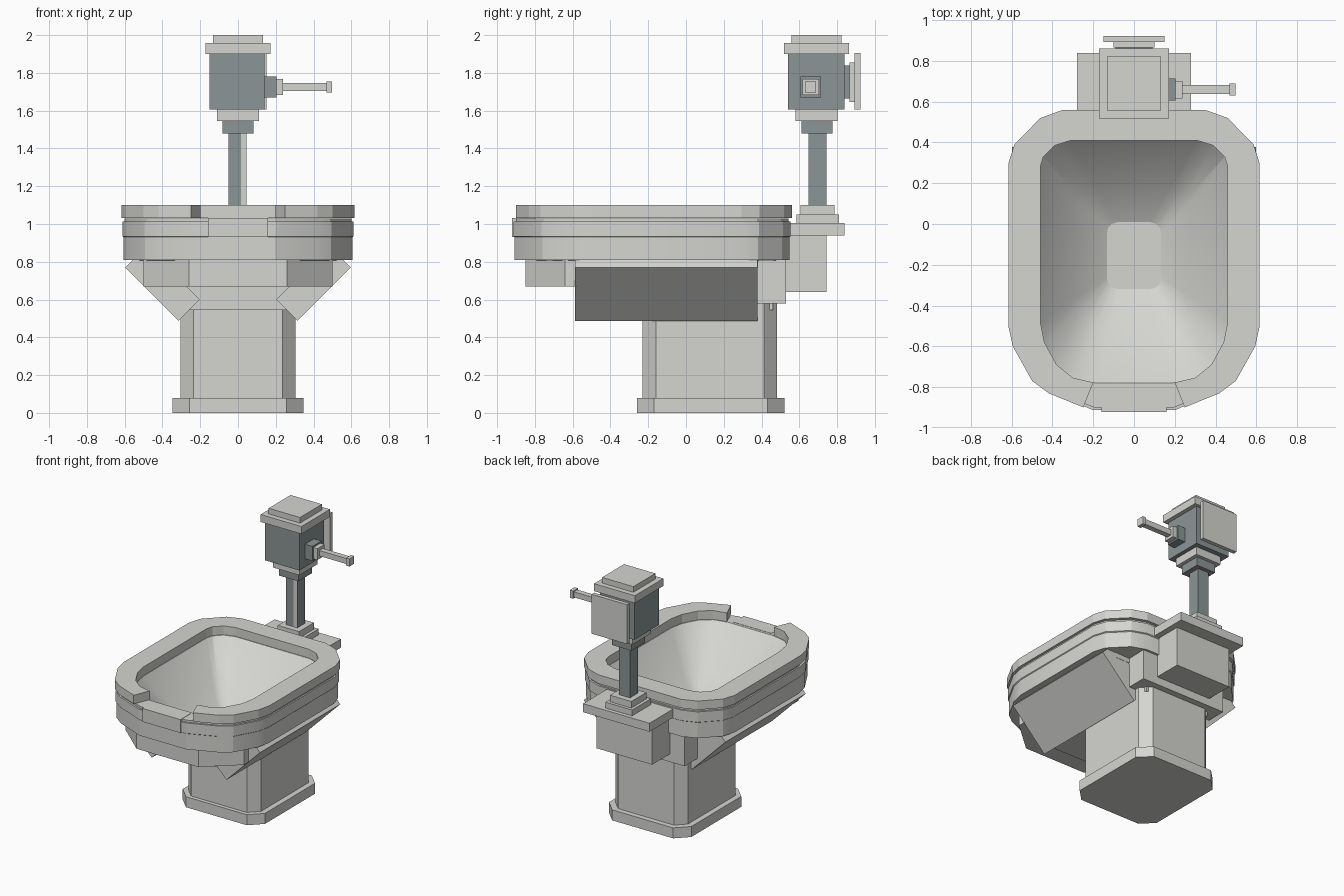
import bpy, bmesh, math
from mathutils import Matrix, Vector

if "Cube" in bpy.data.objects:
    bpy.data.objects.remove(bpy.data.objects["Cube"])


def material(name, rgb):
    m = bpy.data.materials.new(name)
    m.diffuse_color = (*rgb, 1)
    m.use_nodes = True
    m.node_tree.nodes["Principled BSDF"].inputs["Base Color"].default_value = m.diffuse_color
    return m


CERAMIC = material("warm_grey_ceramic", (0.665, 0.665, 0.64))
METAL = material("blue_grey_metal", (0.262, 0.302, 0.306))


def finish(name, bm, mat, smooth=False):
    bmesh.ops.recalc_face_normals(bm, faces=bm.faces)
    me = bpy.data.meshes.new(name)
    bm.to_mesh(me)
    bm.free()
    me.materials.append(mat)
    ob = bpy.data.objects.new(name, me)
    bpy.context.collection.objects.link(ob)
    if smooth:
        bpy.ops.object.select_all(action='DESELECT')
        ob.select_set(True)
        bpy.context.view_layer.objects.active = ob
        bpy.ops.object.shade_smooth_by_angle(angle=math.radians(20))
    return ob


def box(name, x, y, z, mat=CERAMIC):
    bm = bmesh.new()
    bmesh.ops.create_cube(bm, size=1)
    for v in bm.verts:
        v.co = [(a + b) / 2 + c * (b - a) for c, (a, b) in zip(v.co, (x, y, z))]
    return finish(name, bm, mat)


def loft(name, rings, mat=CERAMIC, caps=True, closed=False, smooth=False):
    """Skin a list of (outline, z) rings."""
    bm = bmesh.new()
    rows = [[bm.verts.new((x, y, z)) for x, y in pts] for pts, z in rings]
    pairs = list(zip(rows, rows[1:])) + ([(rows[-1], rows[0])] if closed else [])
    for a, b in pairs:
        for i in range(len(a)):
            j = (i + 1) % len(a)
            bm.faces.new((a[i], a[j], b[j], b[i]))
    if caps:
        bm.faces.new(rows[0])
        bm.faces.new(rows[-1])
    return finish(name, bm, mat, smooth)


def mirrored(half):
    return half + [(-x, y) for x, y in reversed(half)]


def scaled(pts, s, cy=-0.17):
    return [(x * s, cy + (y - cy) * s) for x, y in pts]


def mix(a, b, t):
    return [(p[0] + (q[0] - p[0]) * t, p[1] + (q[1] - p[1]) * t) for p, q in zip(a, b)]


def octagon(x, y0, y1, c):
    return mirrored([(x - c, y0), (x, y0 + c), (x, y1 - c), (x - c, y1)])


def cut(ob, cutter):
    mod = ob.modifiers.new("cut", 'BOOLEAN')
    mod.operation = 'DIFFERENCE'
    mod.solver = 'EXACT'
    mod.object = cutter
    bpy.context.view_layer.objects.active = ob
    bpy.ops.object.modifier_apply(modifier=mod.name)


# Outlines shared by the seat and bowl
outer = mirrored([(.20, -.92), (.42, -.83), (.50, -.77), (.595, -.60), (.617, -.50),
                  (.617, .295), (.587, .39), (.46, .52), (.35, .56)])
inner = mirrored([(.19, -.78), (.30, -.755), (.38, -.69), (.44, -.58), (.46, -.48),
                  (.46, .28), (.445, .33), (.39, .385), (.31, .41)])
drain = mirrored([(.07, -.32), (.10, -.315), (.12, -.30), (.13, -.28), (.133, -.26),
                  (.133, -.05), (.128, -.02), (.11, 0), (.08, .01)])
middle = mix(inner, drain, .54)

# Plinth and pedestal
loft("plinth", [(octagon(.347, -.26, .522, .09), 0), (octagon(.347, -.26, .522, .09), .08)])
loft("pedestal", [(octagon(.305, -.23, .482, .07), .08), (octagon(.305, -.23, .482, .07), .58)])

# Bowl shell: cavity, rim, stepped outer bands and underside
loft("bowl", [(drain, .69), (middle, .79), (inner, 1.03),
              (scaled(outer, .975), 1.03), (scaled(outer, .975), 1.014),
              (scaled(outer, .992), 1.014), (scaled(outer, .992), .935),
              (scaled(outer, .983), .93), (scaled(outer, .983), .81),
              (scaled(middle, 1.15), .80), (scaled(drain, 1.15), .55)], smooth=True)
box("front_lip", (-.16, .16), (-.922, -.80), (.93, 1.032))

# Open-front seat
seat = loft("seat", [(outer, 1.033), (outer, 1.10), (inner, 1.10), (inner, 1.033)],
            caps=False, closed=True)
gap_outline = [(-.29, -1.0), (.29, -1.0), (.168, -.70), (-.168, -.70)]
gap = loft("seat_gap_cutter", [(gap_outline, 1.0), (gap_outline, 1.2)])
cut(seat, gap)

# Supporting blocks under the bowl, hollowed where the cavity passes
cavity = loft("cavity_cutter", [(scaled(drain, 1.04), .68), (scaled(middle, 1.04), .78),
                                (scaled(inner, 1.04), 1.02)])
nose = mirrored([(.26, -.85), (.50, -.64), (.50, -.58), (.30, -.50), (.30, .38)])
supports = [loft("front_support", [(nose, .67), (nose, .815)]),
            box("neck", (-.275, .275), (-.56, .46), (.545, .812)),
            box("rear_support", (-.36, .36), (.25, .53), (.58, .813)),
            box("upper_support", (-.48, .48), (-.58, .38), (.77, .814))]
for part in supports:
    cut(part, cavity)
for helper in (gap, cavity):
    bpy.data.objects.remove(helper)

# Slanted side braces
for side, label in ((1, "right"), (-1, "left")):
    brace = box(label + "_brace", (-.20, .20), (-.588, .378), (-.08, .08))
    turn = Matrix.Rotation(-side * math.pi / 4, 4, 'Y')
    brace.data.transform(Matrix.Translation(Vector((side * .40, 0, .685))) @ turn)

# Rear tank, shelf and stepped pipe foot
box("tank", (-.235, .235), (.50, .743), (.64, .94))
box("shelf", (-.28, .28), (.53, .84), (.94, 1.005))


def block(name, half, z0, z1, mat=CERAMIC, cx=0, cy=.697):
    return box(name, (cx - half, cx + half), (cy - half, cy + half), (z0, z1), mat)


block("foot_lower", .113, 1.005, 1.05)
block("foot_upper", .09, 1.05, 1.10)

# Flush pipe and valve
block("pipe", .047, 1.10, 1.48, METAL, cx=-.002)
box("pipe_strip", (.015, .0445), (.648, .651), (1.10, 1.48))
block("collar_lower", .082, 1.48, 1.545, METAL, cy=.693)
block("collar_upper", .11, 1.545, 1.605, cy=.691)
box("valve_body", (-.151, .140), (.54, .838), (1.605, 1.90), METAL)
block("valve_cap", .172, 1.90, 1.957, cy=.69)
block("valve_top", .132, 1.957, 2.0, cy=.69)

# Plate on the back of the valve
box("back_mount", (-.09, .09), (.83, .867), (1.665, 1.84), METAL)
box("back_step", (-.10, .10), (.865, .894), (1.645, 1.855))
box("back_plate", (-.15, .15), (.892, .923), (1.605, 1.905))


# Flush handle
def lever(name, x0, x1, half, mat=CERAMIC):
    box(name, (x0, x1), (.66 - half, .66 + half), (1.725 - half, 1.725 + half), mat)


lever("handle_mount", .13, .203, .055, METAL)
lever("handle_collar", .203, .238, .043)
lever("handle_rod", .238, .475, .021)
lever("handle_knob", .469, .498, .029)
